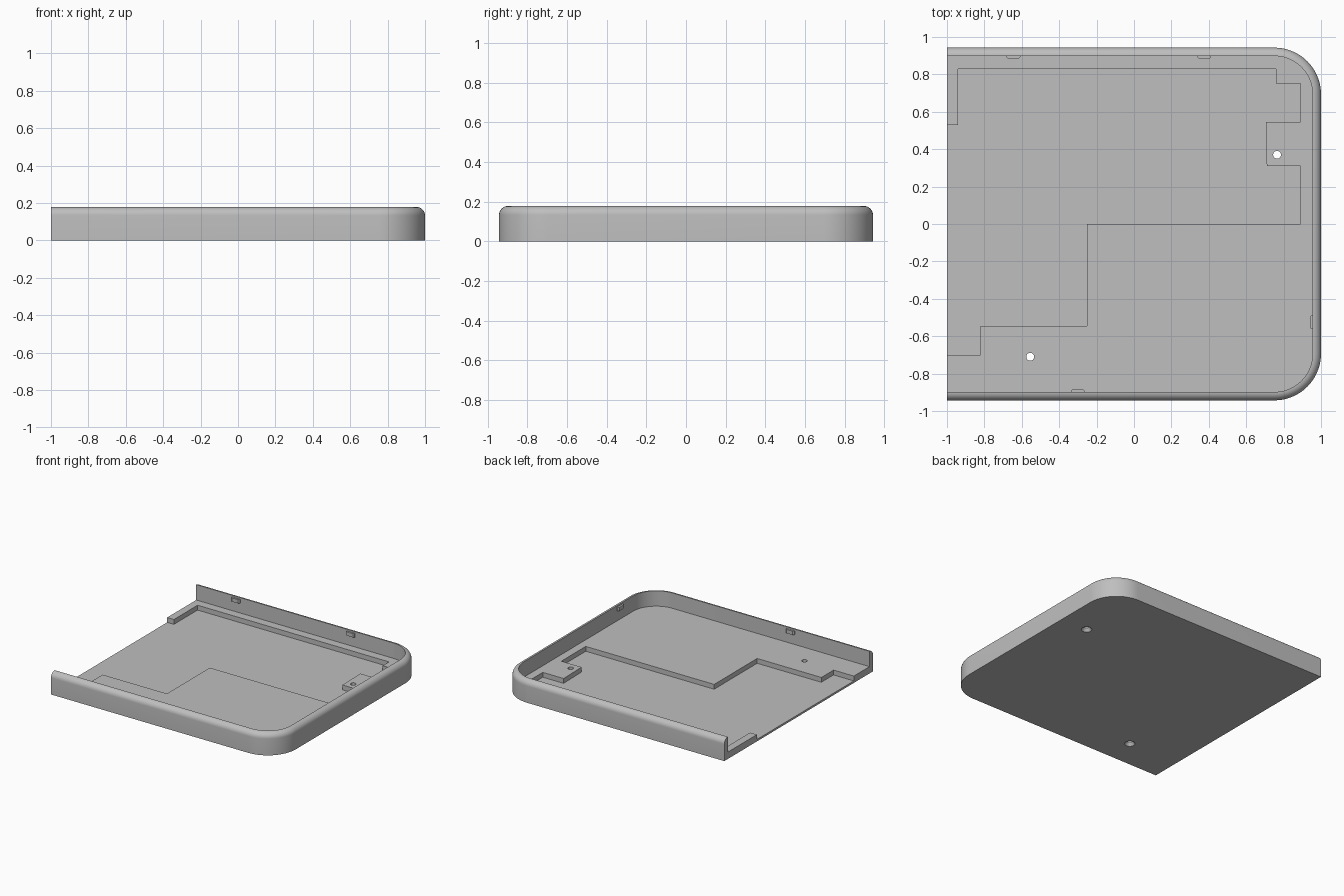
import bpy, bmesh, math
from mathutils import Vector

if "Cube" in bpy.data.objects:
    bpy.data.objects.remove(bpy.data.objects["Cube"], do_unlink=True)

HALF_Y, WALL, HEIGHT, CORNER = 0.943, 0.045, 0.178, 0.25
FLOOR, RECESS = 0.055, 0.016

grey = bpy.data.materials.new("plain grey")
grey.use_nodes = True
colour = (0.52, 0.52, 0.52, 1)
grey.diffuse_color = colour
grey.node_tree.nodes["Principled BSDF"].inputs["Base Color"].default_value = colour


def finish(name, bm):
    bmesh.ops.recalc_face_normals(bm, faces=bm.faces)
    mesh = bpy.data.meshes.new(name)
    bm.to_mesh(mesh)
    bm.free()
    mesh.materials.append(grey)
    obj = bpy.data.objects.new(name, mesh)
    bpy.context.collection.objects.link(obj)
    return obj


def prism(name, outline, low, high):
    bm = bmesh.new()
    face = bm.faces.new([bm.verts.new((x, y, low)) for x, y in outline])
    top = bmesh.ops.extrude_face_region(bm, geom=[face])["geom"]
    bmesh.ops.translate(bm, vec=(0, 0, high - low),
                        verts=[v for v in top if isinstance(v, bmesh.types.BMVert)])
    return finish(name, bm)


def cylinder(name, x, y, low, high, r_low, r_high):
    bm = bmesh.new()
    bmesh.ops.create_cone(bm, cap_ends=True, segments=32, radius1=r_low,
                          radius2=r_high, depth=high - low)
    bmesh.ops.translate(bm, vec=(x, y, (low + high) / 2), verts=bm.verts)
    return finish(name, bm)


def select_only(obj):
    bpy.ops.object.select_all(action="DESELECT")
    obj.select_set(True)
    bpy.context.view_layer.objects.active = obj


def cut(obj, cutter):
    cutter.hide_render = True
    mod = obj.modifiers.new("cut", "BOOLEAN")
    mod.operation, mod.solver, mod.object = "DIFFERENCE", "EXACT", cutter
    select_only(obj)
    bpy.ops.object.modifier_apply(modifier=mod.name)
    bpy.data.objects.remove(cutter, do_unlink=True)


def u_outline(inset):
    """Path along the front, round the two right corners and back to the open side."""
    r, cx, cy = CORNER - inset, 1 - CORNER, HALF_Y - CORNER
    points = [(-1, -HALF_Y + inset)]
    for side, start in ((-1, -90), (1, 0)):
        for i in range(19):
            a = math.radians(start + 5 * i)
            points.append((cx + r * math.cos(a), side * cy + r * math.sin(a)))
    return points + [(-1, HALF_Y - inset)]


# Tray: wall section swept round the outline, with a rounded top edge
section = [(0, 0)]
for i in range(9):
    a = math.radians(90 * i / 8)
    section.append((WALL * (1 - math.cos(a)), HEIGHT - WALL * (1 - math.sin(a))))
section.append((WALL, FLOOR))
bm = bmesh.new()
rings = [[bm.verts.new((x, y, z)) for x, y in u_outline(inset)] for inset, z in section]
for a, b in zip(rings, rings[1:]):
    for i in range(len(a) - 1):
        bm.faces.new((a[i], a[i + 1], b[i + 1], b[i]))
bm.faces.new(rings[0])
bm.faces.new(rings[-1])
bm.faces.new([r[0] for r in rings] + [r[-1] for r in reversed(rings)])
tray = finish("tray", bm)

# Stepped recess in the floor, running out of the open side
recess = [(-1.1, 0.53), (-0.94, 0.53), (-0.94, 0.83), (0.76, 0.83), (0.76, 0.75),
          (0.89, 0.75), (0.89, 0.545), (0.705, 0.545), (0.71, 0.31), (0.89, 0.31),
          (0.89, 0), (-0.25, 0), (-0.25, -0.545), (-0.82, -0.545), (-0.82, -0.7),
          (-1.1, -0.7)]
cut(tray, prism("recess_cutter", recess, RECESS, 0.1))

# Screw holes, wider underneath
for x, y in ((0.765, 0.37), (-0.555, -0.71)):
    cut(tray, cylinder("hole_cutter", x, y, -0.05, 0.1, 0.021, 0.021))
    cut(tray, cylinder("countersink_cutter", x, y, -0.01, 0.026, 0.046, 0.02))
select_only(tray)
bpy.ops.object.shade_smooth_by_angle(angle=math.radians(30))

# Snap catches inside the rim
inner_y, inner_x = HALF_Y - WALL, 1 - WALL
catches = [("back_left_catch", 0.375, inner_y, 0), ("back_right_catch", -0.645, inner_y, 0),
           ("front_catch", -0.3, -inner_y, 180), ("side_catch", inner_x, -0.525, -90)]
for name, x, y, turn in catches:
    shape = [(-0.037, 0.01), (-0.037, -0.006), (-0.028, -0.015),
             (0.028, -0.015), (0.037, -0.006), (0.037, 0.01)]
    catch = prism(name, shape, 0.135, 0.165)
    catch.location = Vector((x, y, 0))
    catch.rotation_euler.z = math.radians(turn)
